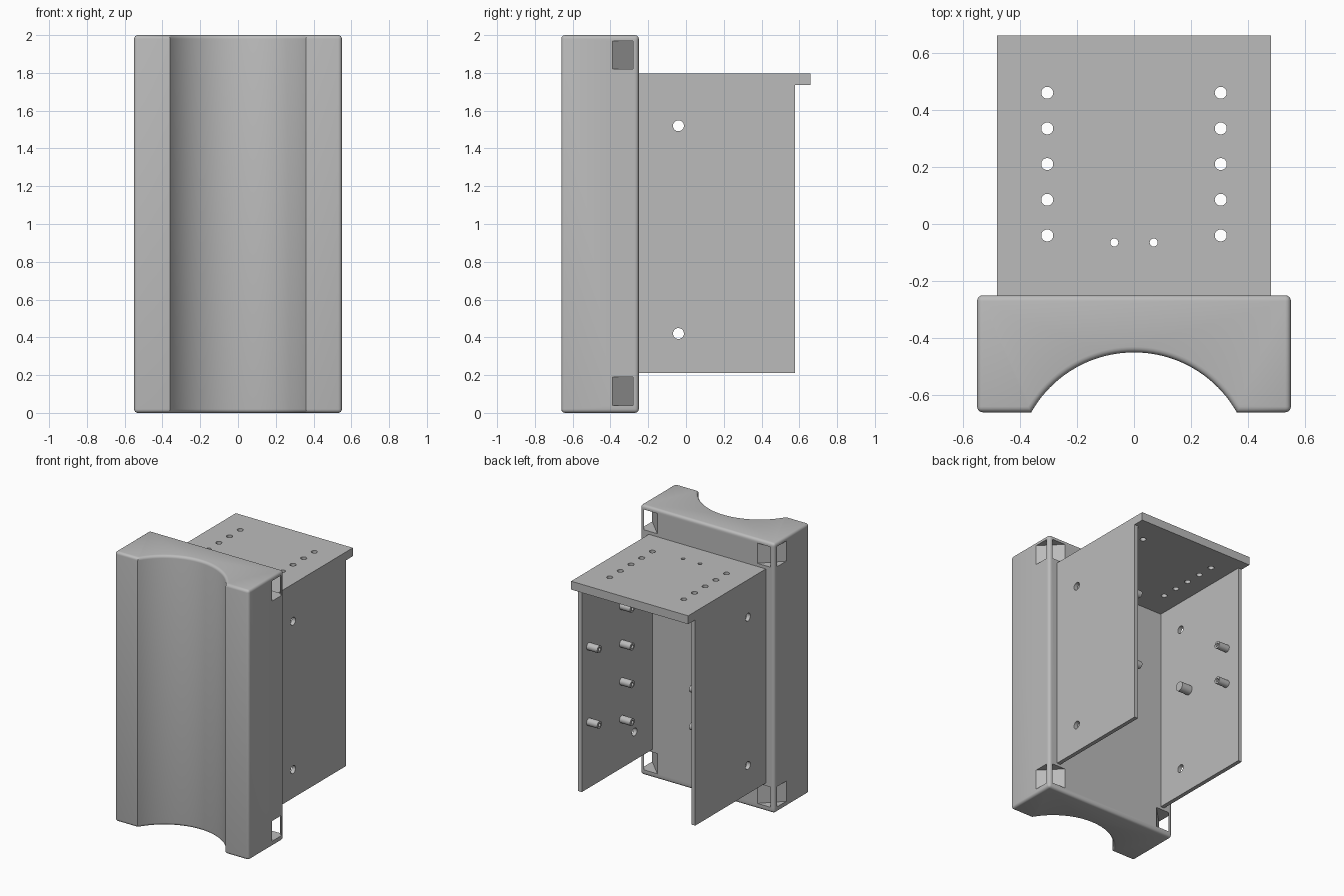
import bpy, bmesh, math
from mathutils import Matrix, Vector

old = bpy.data.objects.get("Cube")
if old:
    bpy.data.objects.remove(old, do_unlink=True)

grey = bpy.data.materials.new("plain grey")
grey.use_nodes = True
grey.diffuse_color = (0.5, 0.5, 0.5, 1)
grey.node_tree.nodes["Principled BSDF"].inputs["Base Color"].default_value = (0.5, 0.5, 0.5, 1)


def make(name, bm):
    bmesh.ops.recalc_face_normals(bm, faces=bm.faces)
    mesh = bpy.data.meshes.new(name)
    bm.to_mesh(mesh)
    bm.free()
    mesh.materials.append(grey)
    obj = bpy.data.objects.new(name, mesh)
    bpy.context.collection.objects.link(obj)
    return obj


def box(name, lo, hi):
    lo, hi = Vector(lo), Vector(hi)
    bm = bmesh.new()
    bmesh.ops.create_cube(bm, size=1)
    bmesh.ops.scale(bm, vec=hi - lo, verts=bm.verts)
    bmesh.ops.translate(bm, vec=(lo + hi) / 2, verts=bm.verts)
    return make(name, bm)


def prism(profile, z0, z1):
    bm = bmesh.new()
    face = bm.faces.new([bm.verts.new((x, y, z0)) for x, y in profile])
    ext = bmesh.ops.extrude_face_region(bm, geom=[face])
    verts = [g for g in ext["geom"] if isinstance(g, bmesh.types.BMVert)]
    bmesh.ops.translate(bm, vec=(0, 0, z1 - z0), verts=verts)
    return bm


def rod(name, centre, axis, radius, length):
    bm = bmesh.new()
    bmesh.ops.create_cone(bm, cap_ends=True, segments=32, radius1=radius, radius2=radius, depth=length)
    turn = Vector((0, 0, 1)).rotation_difference(Vector(axis)).to_matrix().to_4x4()
    bmesh.ops.transform(bm, matrix=Matrix.Translation(centre) @ turn, verts=bm.verts)
    return make(name, bm)


def activate(obj):
    bpy.ops.object.select_all(action='DESELECT')
    obj.select_set(True)
    bpy.context.view_layer.objects.active = obj


def cut(obj, cutters):
    activate(obj)
    for c in cutters:
        mod = obj.modifiers.new("cut", 'BOOLEAN')
        mod.operation, mod.solver, mod.object = 'DIFFERENCE', 'EXACT', c
        bpy.ops.object.modifier_apply(modifier=mod.name)
        bpy.data.objects.remove(c, do_unlink=True)


def smooth(obj):
    activate(obj)
    bpy.ops.object.shade_smooth_by_angle(angle=math.radians(32))


# Front block with a curved cradle along its height
W, FRONT, BACK, H = 0.55, -0.66, -0.25, 2.0
R, CY = 0.414, -0.864
half = math.acos((FRONT - CY) / R)
steps = 40
profile = [(W, FRONT), (W, BACK), (-W, BACK), (-W, FRONT)]
for i in range(steps + 1):
    a = -half + 2 * half * i / steps
    profile.append((R * math.sin(a), CY + R * math.cos(a)))
bm = prism(profile, 0, H)
rim = []
for e in bm.edges:
    a, b = (v.co for v in e.verts)
    flat = abs(a.z - b.z) < 1e-4
    if flat or abs(a.x) > W - 1e-4:
        rim.append(e)
bmesh.ops.bevel(bm, geom=rim, offset=0.02, offset_type='OFFSET', segments=4,
                profile=0.5, affect='EDGES', clamp_overlap=True)
block = make("cradle_block", bm)

# Diagonal strap slots through the rear corners
slots = []
for s in (-1, 1):
    for z0, z1 in ((0.04, 0.19), (1.82, 1.97)):
        wedge = [(s * (W + dx), BACK + dy) for dx, dy in
                 ((0.06, -0.20), (0.06, -0.09), (-0.09, 0.06), (-0.20, 0.06))]
        slots.append(make("slot_cutter", prism(wedge, z0, z1)))
cutters = slots[:]
# Deepen each opening to leave only a slim corner post
for s in (-1, 1):
    for z0, z1 in ((0.04, 0.19), (1.82, 1.97)):
        tri = [(s * (W + dx), BACK + dy) for dx, dy in
               ((0.05, -0.10), (0.05, -0.03), (-0.03, -0.03), (-0.03, 0.05), (-0.10, 0.05))]
        cutters.append(make("post_cutter", prism(tri, z0, z1)))
cut(block, cutters)
smooth(block)

# Lid plate with two rows of holes and a small pair
lid = box("lid_plate", (-0.48, -0.255, 1.735), (0.48, 0.66, 1.797))
holes = []
for s in (-1, 1):
    for i in range(5):
        holes.append(rod("hole", (s * 0.304, -0.04 + i * 0.125, 1.76), (0, 0, 1), 0.021, 0.2))
    holes.append(rod("hole", (s * 0.069, -0.065, 1.76), (0, 0, 1), 0.014, 0.2))
cut(lid, holes)
smooth(lid)

# Side panels with mounting holes
T = 0.03
for s, side in ((-1, "right"), (1, "left")):
    xs = sorted((s * 0.48, s * (0.48 - T)))
    panel = box(side + "_panel", (xs[0], -0.255, 0.21), (xs[1], 0.578, 1.735))
    cut(panel, [rod("hole", (s * 0.465, -0.04, z), (1, 0, 0), 0.029, 0.2) for z in (0.42, 1.52)])
    smooth(panel)


# Standoffs on the inner panel faces
def standoff(s, y, z, radius, bore):
    length = 0.09
    x = s * (0.48 - T - length / 2 + 0.003)
    post = rod("standoff", (x, y, z), (-s, 0, 0), radius, length)
    if bore:
        cut(post, [rod("bore", (x - s * 0.03, y, z), (1, 0, 0), bore, length)])
    smooth(post)


for z in (0.70, 1.26):
    standoff(1, 0.495, z, 0.027, 0.013)
for i in range(4):
    standoff(1, 0.11, 0.573 + 0.28 * i, 0.027, 0.013)
for z in (0.87, 1.15):
    standoff(-1, 0.455, z, 0.027, 0.013)
standoff(-1, 0.05, 1.0, 0.035, 0)
